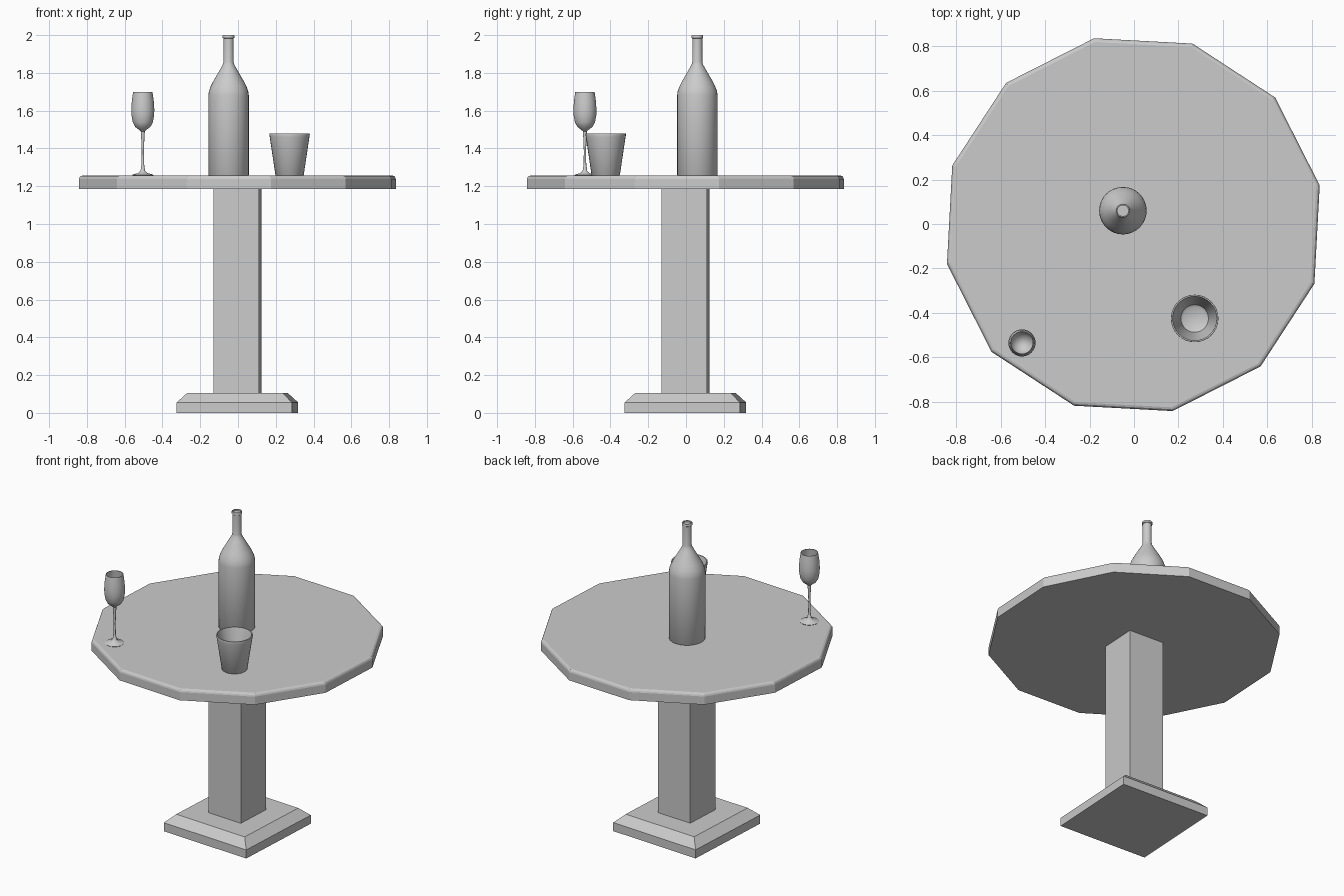
import bpy, bmesh, math

if "Cube" in bpy.data.objects:
    bpy.data.objects.remove(bpy.data.objects["Cube"])

TURN = math.radians(-3.1)   # whole table is turned slightly
CX = CY = -0.003
TOP = 1.256                 # table surface height


def finish(name, bm, loc=(0, 0, 0), smooth=None):
    bmesh.ops.recalc_face_normals(bm, faces=bm.faces[:])
    me = bpy.data.meshes.new(name)
    bm.to_mesh(me)
    bm.free()
    ob = bpy.data.objects.new(name, me)
    ob.location = loc
    bpy.context.collection.objects.link(ob)
    if smooth:
        bpy.ops.object.select_all(action='DESELECT')
        ob.select_set(True)
        bpy.context.view_layer.objects.active = ob
        bpy.ops.object.shade_smooth_by_angle(angle=math.radians(smooth))
    return ob


def lathe(name, profile, sides, loc, phase=0.0, smooth=None):
    """Revolve (radius, z) points; radius 0 makes a pole, open ends get capped."""
    bm = bmesh.new()
    rings = []
    for r, z in profile:
        if r == 0:
            rings.append([bm.verts.new((0, 0, z))] * sides)
        else:
            rings.append([bm.verts.new((r * math.cos(phase + math.tau * i / sides),
                                        r * math.sin(phase + math.tau * i / sides), z))
                          for i in range(sides)])
    for a, b in zip(rings, rings[1:]):
        for i in range(sides):
            j = (i + 1) % sides
            bm.faces.new(list(dict.fromkeys((a[i], a[j], b[j], b[i]))))
    for ring, (r, z) in ((rings[0], profile[0]), (rings[-1], profile[-1])):
        if r:
            bm.faces.new(ring)
    return finish(name, bm, loc, smooth)


def square(side):
    return side / math.sqrt(2)


# Square foot with chamfered top, and column
diag = TURN + math.pi / 4
lathe("table_foot", [(square(0.611), 0), (square(0.611), 0.055), (square(0.507), 0.105)],
      4, (CX, CY, 0), diag)
lathe("table_column", [(square(0.24), 0.1), (square(0.24), 1.19)], 4, (CX, CY, 0), diag)

# Twelve-sided top with rounded upper edge
R = 0.857
lathe("table_top", [(R, 1.186), (R, 1.238), (R - 0.003, 1.247), (R - 0.008, 1.253),
                    (R - 0.017, TOP)], 12, (CX, CY, 0), TURN + math.pi / 12)

# Bottle
lathe("bottle", [(0.104, 0), (0.107, 0.004), (0.107, 0.425), (0.104, 0.447), (0.095, 0.472),
                 (0.082, 0.498), (0.042, 0.567), (0.03, 0.589), (0.0265, 0.603), (0.0265, 0.727),
                 (0.031, 0.730), (0.031, 0.741), (0.029, 0.744), (0.024, 0.744), (0.024, 0.735)],
      32, (-0.05, 0.06, TOP), smooth=40)

# Tumbler with thick tapered wall
lathe("tumbler", [(0.072, 0), (0.075, 0.003), (0.105, 0.205), (0.107, 0.216), (0.106, 0.222),
                  (0.1, 0.222), (0.096, 0.207), (0.062, 0.03), (0.05, 0.022)],
      32, (0.273, -0.425, TOP), smooth=40)

# Stemmed wine glass
lathe("wine_glass", [(0.054, 0), (0.056, 0.003), (0.05, 0.007), (0.025, 0.013), (0.012, 0.026),
                     (0.007, 0.06), (0.006, 0.13), (0.008, 0.19), (0.011, 0.235), (0.02, 0.243),
                     (0.04, 0.258), (0.053, 0.282), (0.06, 0.32), (0.061, 0.35), (0.058, 0.395),
                     (0.051, 0.444), (0.048, 0.444), (0.055, 0.395), (0.058, 0.35), (0.057, 0.32),
                     (0.05, 0.284), (0.037, 0.262), (0.018, 0.248), (0, 0.245)],
      32, (-0.504, -0.535, TOP), smooth=40)
